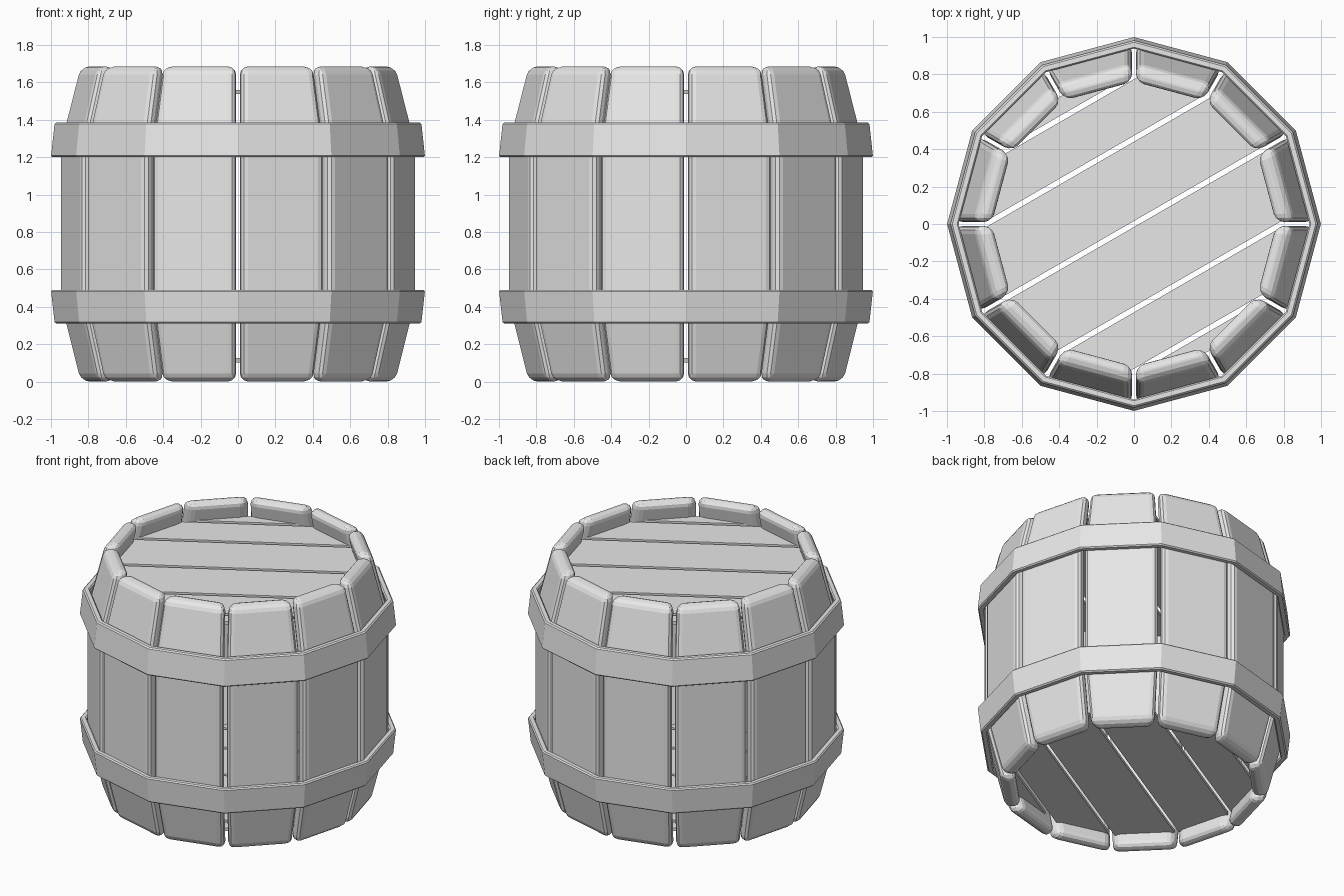
import bpy
import bmesh
from math import sin, cos, tan, radians, pi

SIDES = 12
HEIGHT = 1.685
STEP = 2 * pi / SIDES

default = bpy.data.objects.get("Cube")
if default:
    bpy.data.objects.remove(default, do_unlink=True)

grey = bpy.data.materials.new("plain_grey")
grey.use_nodes = True
grey.diffuse_color = (0.8, 0.8, 0.8, 1)
grey.node_tree.nodes["Principled BSDF"].inputs["Base Color"].default_value = (0.8, 0.8, 0.8, 1)


def add_object(name, mesh, angle=0.0, bevel=0.0, segments=1):
    obj = bpy.data.objects.new(name, mesh)
    bpy.context.collection.objects.link(obj)
    obj.rotation_euler.z = angle
    if bevel:
        mod = obj.modifiers.new("rounded_edges", "BEVEL")
        mod.width = bevel
        mod.segments = segments
        mod.limit_method = "ANGLE"
        mod.angle_limit = radians(40)
    return obj


def loft(name, rings, capped=True, closed=False):
    """Bridge matching rings of points into one solid mesh."""
    bm = bmesh.new()
    loops = [[bm.verts.new(p) for p in ring] for ring in rings]
    pairs = list(zip(loops, loops[1:]))
    if closed:
        pairs.append((loops[-1], loops[0]))
    for a, b in pairs:
        for i in range(len(a)):
            j = (i + 1) % len(a)
            bm.faces.new((a[i], a[j], b[j], b[i]))
    if capped:
        bm.faces.new(loops[0])
        bm.faces.new(loops[-1])
    bmesh.ops.recalc_face_normals(bm, faces=bm.faces)
    mesh = bpy.data.meshes.new(name)
    bm.to_mesh(mesh)
    bm.free()
    mesh.materials.append(grey)
    return mesh


# Staves: wedge-shaped boards that lean in at both ends
THICK, GAP = 0.1, 0.01


def stave_ring(radius, z):
    points = []
    for r, side in ((radius, -1), (radius, 1), (radius - THICK, 1), (radius - THICK, -1)):
        points.append((r, side * (r * tan(STEP / 2) - GAP), z))
    return points


profile = [(0.825, 0), (0.927, 0.42), (0.927, 1.27), (0.825, HEIGHT)]
stave = loft("stave", [stave_ring(r, z) for r, z in profile])
for k in range(SIDES):
    add_object(f"stave_{k + 1}", stave, (k + 0.5) * STEP, bevel=0.045, segments=3)


# Hoops: twelve-sided bands that taper towards the barrel ends
def hoop(name, z_wide, z_narrow):
    section = [(1.0, z_wide), (0.98, z_narrow), (0.937, z_narrow), (0.957, z_wide)]
    rings = [[(r * cos(k * STEP), r * sin(k * STEP), z) for r, z in section]
             for k in range(SIDES)]
    add_object(name, loft(name, rings, capped=False, closed=True), bevel=0.008)


hoop("upper_hoop", 1.2, 1.385)
hoop("lower_hoop", 0.49, 0.31)

# Lids: diagonal planks cut to a twelve-sided outline
LID_R, LID_THICK, LID_GAP = 0.79, 0.022, 0.014
levels = [LID_R * sin(k * STEP) for k in range(-3, 4)]
widths = [LID_R * cos(k * STEP) for k in range(-3, 4)]


def lid(name, z):
    for k in range(len(levels) - 1):
        low, high = levels[k], levels[k + 1]
        start = low + (LID_GAP if k > 0 else 0.002)
        end = high - (LID_GAP if k < len(levels) - 2 else 0.002)

        def half(h):
            return widths[k] + (widths[k + 1] - widths[k]) * (h - low) / (high - low)

        outline = [(-half(start), start), (half(start), start),
                   (half(end), end), (-half(end), end)]
        rings = [[(x, y, z + dz) for x, y in outline] for dz in (0, LID_THICK)]
        add_object(f"{name}_plank_{k + 1}", loft(name, rings), STEP)


lid("top_lid", 1.537)
lid("bottom_lid", 0.103)
